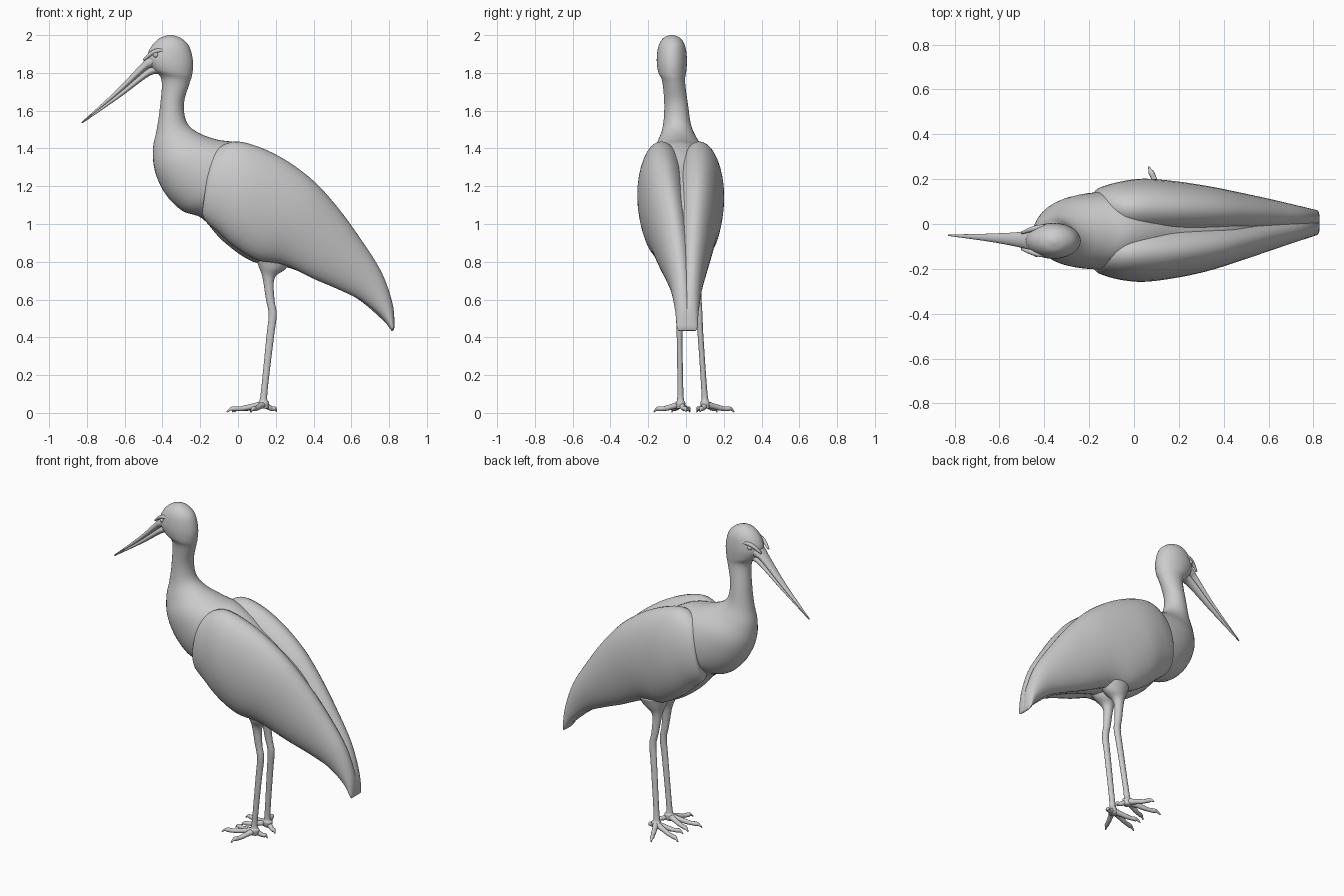
import bpy, bmesh, math
from mathutils import Vector


def catmull(rows, steps):
    """Smoothly interpolate rows of numbers."""
    out = []
    for i in range(len(rows) - 1):
        a, b, c, d = (rows[max(0, min(len(rows) - 1, i + k))] for k in (-1, 0, 1, 2))
        for s in range(steps):
            t = s / steps
            out.append([0.5 * (2 * q + (r - p) * t + (2 * p - 5 * q + 4 * r - w) * t * t
                               + (3 * q - p - 3 * r + w) * t ** 3)
                        for p, q, r, w in zip(a, b, c, d)])
    out.append(list(rows[-1]))
    return out


def skin(bm, rings):
    """Bridge a list of rings and cap both ends."""
    vs = [[bm.verts.new(p) for p in ring] for ring in rings]
    n = len(vs[0])
    for a, b in zip(vs, vs[1:]):
        for i in range(n):
            bm.faces.new((a[i], a[(i + 1) % n], b[(i + 1) % n], b[i]))
    bm.faces.new(vs[0][::-1])
    bm.faces.new(vs[-1])


def finish(name, bm):
    bmesh.ops.recalc_face_normals(bm, faces=bm.faces)
    for f in bm.faces:
        f.smooth = True
    me = bpy.data.meshes.new(name)
    bm.to_mesh(me)
    bm.free()
    ob = bpy.data.objects.new(name, me)
    bpy.context.collection.objects.link(ob)
    return ob


def loft(name, rows, steps=5, n=36):
    """Rows: edge point x,z / opposite edge point x,z / centre y / half width."""
    rings = []
    for ax, az, bx, bz, y, w in catmull(rows, steps):
        ring = []
        for i in range(n):
            t = 2 * math.pi * i / n
            k = 0.5 + 0.5 * math.cos(t)
            ring.append((bx + (ax - bx) * k, y + max(w, .002) * math.sin(t), bz + (az - bz) * k))
        rings.append(ring)
    bm = bmesh.new()
    skin(bm, rings)
    return finish(name, bm)


def tube(bm, pts, n=12):
    """Rows: x, y, z, radius."""
    pts = catmull(pts, 3)
    rings = []
    for i, p in enumerate(pts):
        d = Vector(pts[min(i + 1, len(pts) - 1)][:3]) - Vector(pts[max(i - 1, 0)][:3])
        side = d.cross(Vector((0, 0, 1))).normalized()
        up = side.cross(d).normalized()
        rings.append([Vector(p[:3]) + p[3] * (side * math.cos(2 * math.pi * k / n)
                      + up * math.sin(2 * math.pi * k / n)) for k in range(n)])
    skin(bm, rings)


# head, neck, breast and belly in one sweep
loft("head_neck_and_body", [
    (-.372, 2.0, -.345, 2.0, -.075, .012),
    (-.42, 1.98, -.30, 1.983, -.075, .048),
    (-.462, 1.935, -.258, 1.94, -.075, .072),
    (-.482, 1.875, -.238, 1.86, -.075, .08),
    (-.455, 1.82, -.243, 1.79, -.073, .074),
    (-.405, 1.765, -.258, 1.74, -.065, .06),
    (-.413, 1.62, -.286, 1.64, -.052, .063),
    (-.43, 1.5, -.272, 1.54, -.047, .075),
    (-.45, 1.4, -.21, 1.483, -.042, .105),
    (-.44, 1.28, -.11, 1.447, -.036, .148),
    (-.385, 1.16, -.01, 1.43, -.032, .168),
    (-.295, 1.07, .09, 1.38, -.03, .175),
    (-.19, 1.03, .19, 1.31, -.03, .172),
    (-.08, .91, .3, 1.24, -.03, .165),
    (.08, .80, .42, 1.15, -.025, .15),
    (.28, .765, .52, 1.04, -.018, .12),
    (.6, .625, .72, .78, 0, .055),
    (.79, .47, .81, .5, .005, .02)])

# folded wings, meeting in a groove along the back
WING = [
    (-.165, 1.25, -.18, 1.12, -.03, .15, .012),
    (-.145, 1.34, -.188, 1.07, -.03, .125, .055),
    (-.105, 1.40, -.175, 1.02, -.03, .108, .088),
    (-.02, 1.437, -.11, .96, -.03, .1, .118),
    (.1, 1.412, -.02, .88, -.028, .098, .132),
    (.25, 1.34, .1, .81, -.025, .09, .127),
    (.4, 1.228, .24, .785, -.02, .078, .112),
    (.53, 1.085, .4, .71, -.012, .06, .093),
    (.65, .92, .54, .65, -.004, .042, .075),
    (.76, .745, .66, .59, .002, .028, .056),
    (.818, .58, .755, .51, .005, .019, .044),
    (.828, .47, .805, .445, .006, .015, .04),
    (.824, .438, .816, .433, .006, .012, .034)]
for side, s in (("left", 1), ("right", -1)):
    loft(side + "_wing", [(a, b, c, d, y + s * off, w) for a, b, c, d, y, off, w in WING])

# beak halves
loft("upper_beak", [
    (-.43, 1.93, -.40, 1.83, -.075, .055), (-.48, 1.882, -.455, 1.825, -.073, .046),
    (-.527, 1.832, -.495, 1.807, -.07, .034), (-.65, 1.703, -.637, 1.685, -.061, .018),
    (-.83, 1.538, -.827, 1.535, -.05, .003)], n=20)
loft("lower_beak", [
    (-.44, 1.855, -.40, 1.785, -.075, .04), (-.496, 1.808, -.462, 1.788, -.07, .03),
    (-.638, 1.687, -.625, 1.67, -.061, .016), (-.827, 1.537, -.824, 1.533, -.05, .003)], n=20)

# eyes under brow ridges
for side, s in (("left", 1), ("right", -1)):
    bm = bmesh.new()
    bmesh.ops.create_uvsphere(bm, u_segments=16, v_segments=10, radius=.014)
    bmesh.ops.translate(bm, verts=bm.verts, vec=(-.435, -.075 + s * .058, 1.895))
    finish(side + "_eye", bm)
    bm = bmesh.new()
    tube(bm, [(-.50, -.075 + s * .036, 1.868, .006), (-.46, -.075 + s * .05, 1.902, .011),
              (-.425, -.075 + s * .06, 1.918, .011), (-.385, -.075 + s * .068, 1.918, .005)])
    finish(side + "_brow", bm)

# legs and feet: top y, bottom y, toe tips (x, y)
LEG = [(.09, .83, .29, .81, .07), (.11, .775, .25, .76, .052), (.13, .715, .193, .712, .028),
       (.148, .6, .193, .6, .019), (.162, .52, .205, .52, .018), (.15, .4, .19, .4, .015),
       (.12, .1, .155, .1, .016), (.108, .055, .165, .055, .025), (.112, .022, .16, .022, .02)]
FEET = {"right": (-.04, -.028, [(.07, -.17), (-.06, -.075), (-.03, .02), (.205, .0)]),
        "left": (.05, .105, [(.065, .255), (-.06, .165), (-.02, .058), (.205, .075)])}
for side, (yt, yb, tips) in FEET.items():
    loft(side + "_leg", [(a, b, c, d, yb + (yt - yb) * min(1, b / .8), w)
                         for a, b, c, d, w in LEG], n=20)
    bm = bmesh.new()
    for tx, ty in tips:
        tube(bm, [(.135 + (tx - .135) * t, yb + (ty - yb) * t, z, r) for t, z, r in
                  ((0, .045, .02), (.3, .034, .015), (.5, .026, .014), (.65, .022, .012),
                   (.82, .022, .013), (.9, .019, .008), (1, .005, .003))])
    finish(side + "_foot", bm)
